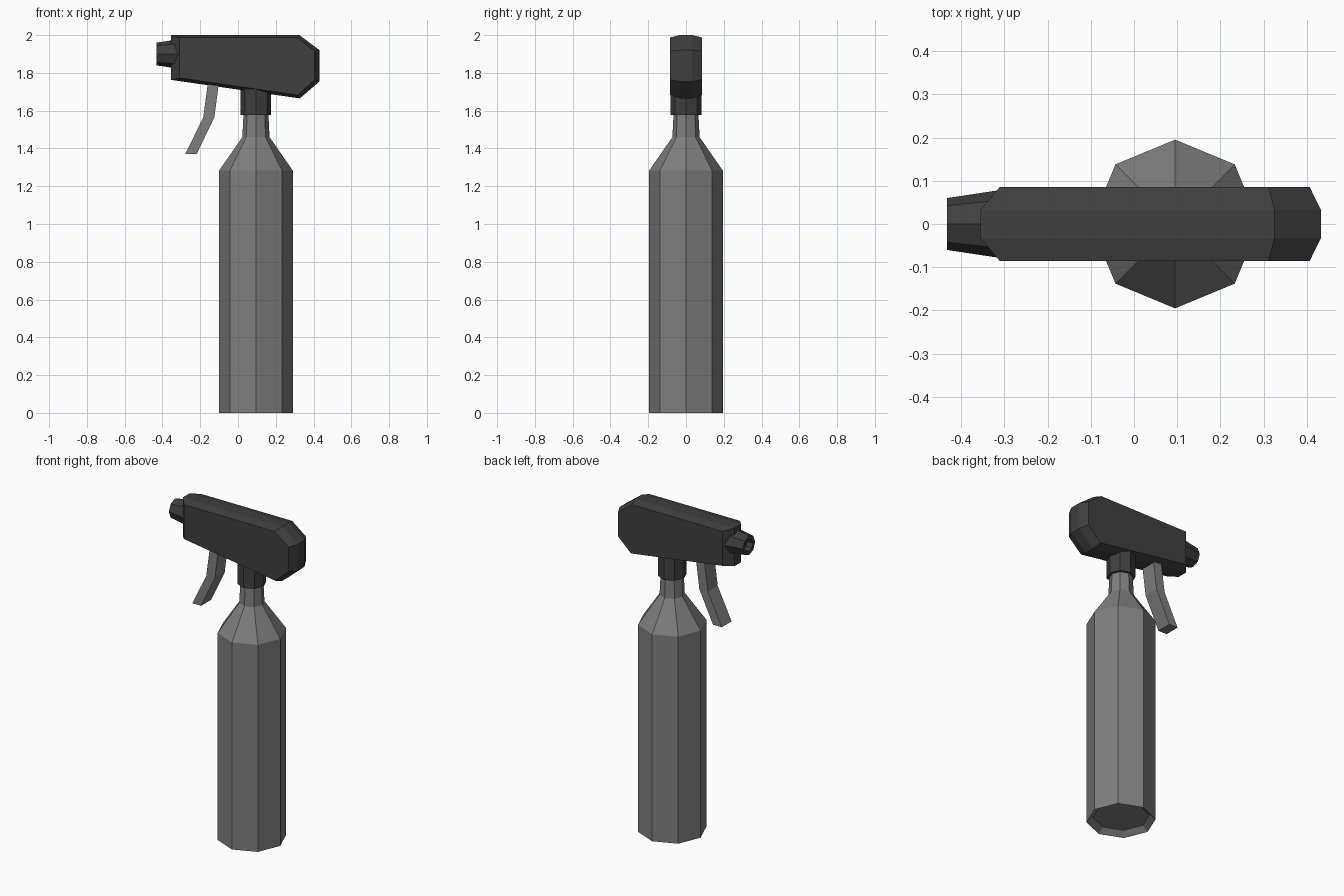
import bpy, bmesh
from math import cos, sin, pi

cube = bpy.data.objects.get("Cube")
if cube:
    bpy.data.objects.remove(cube, do_unlink=True)


def material(name, value):
    mat = bpy.data.materials.new(name)
    colour = (value, value, value, 1)
    mat.diffuse_color = colour
    mat.use_nodes = True
    bsdf = next(n for n in mat.node_tree.nodes if n.type == 'BSDF_PRINCIPLED')
    bsdf.inputs["Base Color"].default_value = colour
    return mat


def loft(name, rings, mat):
    """Join rings of equal point count with quads and cap both ends."""
    bm = bmesh.new()
    loops = [[bm.verts.new(p) for p in ring] for ring in rings]
    for a, b in zip(loops, loops[1:]):
        for i in range(len(a)):
            j = (i + 1) % len(a)
            bm.faces.new((a[i], a[j], b[j], b[i]))
    bm.faces.new(loops[0])
    bm.faces.new(loops[-1])
    bmesh.ops.recalc_face_normals(bm, faces=bm.faces)
    mesh = bpy.data.meshes.new(name)
    bm.to_mesh(mesh)
    bm.free()
    mesh.materials.append(mat)
    obj = bpy.data.objects.new(name, mesh)
    bpy.context.collection.objects.link(obj)
    return obj


SIDES = 8
AXIS_X = 0.095
ANGLES = [2 * pi * i / SIDES for i in range(SIDES)]


def upright(r, z):
    return [(AXIS_X + r * cos(a), r * sin(a), z) for a in ANGLES]


def sideways(r, x, z=1.9):
    return [(x, r * cos(a), z + r * sin(a)) for a in ANGLES]


def slab(profile, y):
    return [(x, y, z) for x, z in profile]


grey = material("bottle grey", 0.21)
dark = material("dark plastic", 0.05)

# Bottle with recessed base, shoulder and neck
loft("bottle", [upright(r, z) for r, z in (
    (0.16, 0.03), (0.195, 0), (0.195, 1.283), (0.072, 1.46), (0.064, 1.62))], grey)

# Collar joining the neck to the head
loft("collar", [upright(0.081, 1.577), upright(0.081, 1.76)], dark)

# Spray head: flat-sided body with chamfered rim
rim = [(-0.355, 2), (0.325, 2), (0.432, 1.92), (0.432, 1.755), (0.327, 1.665), (-0.355, 1.763)]
face = [(-0.31, 1.987), (0.311, 1.987), (0.406, 1.915), (0.406, 1.765), (0.317, 1.683), (-0.31, 1.774)]
loft("spray_head", [slab(face, -0.086), slab(rim, -0.033),
                    slab(rim, 0.033), slab(face, 0.086)], dark)

# Nozzle with a hollow tip
loft("nozzle", [sideways(r, x) for r, x in (
    (0.083, -0.28), (0.06, -0.432), (0.038, -0.432), (0.034, -0.395))], dark)

# Bent trigger
lever = [(-0.155, 1.78), (-0.097, 1.78), (-0.125, 1.565), (-0.219, 1.37),
         (-0.279, 1.37), (-0.184, 1.565)]
loft("trigger", [slab(lever, -0.048), slab(lever, 0.048)], grey)
